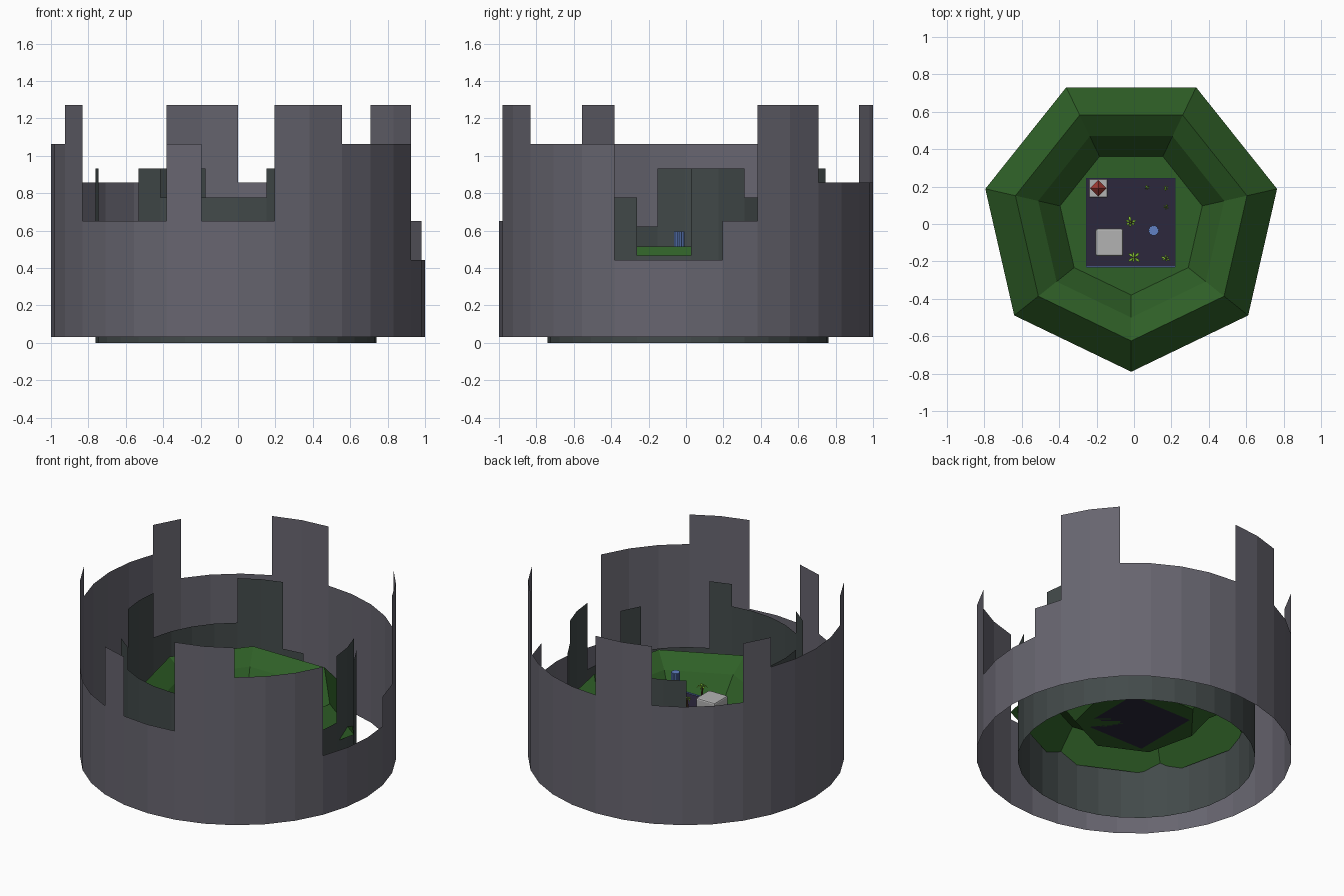
import bpy, bmesh, math, random
from mathutils import Matrix, Vector

if "Cube" in bpy.data.objects:
    bpy.data.objects.remove(bpy.data.objects["Cube"])
random.seed(4)


def mat(name, rgb):
    m = bpy.data.materials.new(name)
    m.diffuse_color = (*rgb, 1)
    m.use_nodes = True
    m.node_tree.nodes["Principled BSDF"].inputs["Base Color"].default_value = m.diffuse_color
    return m


WALL = mat("slate", (0.135, 0.13, 0.16))
INNER = mat("dark_slate", (0.055, 0.068, 0.068))
GRASS = mat("grass", (0.028, 0.115, 0.02))
FLOOR = mat("dark_paving", (0.025, 0.02, 0.045))
BLUE = mat("blue", (0.12, 0.22, 0.55))
STONE = mat("pale_stone", (0.45, 0.45, 0.45))
RED = mat("red", (0.35, 0.04, 0.03))
LEAF = mat("leaf", (0.22, 0.5, 0.03))
BARK = mat("bark", (0.09, 0.045, 0.02))


def finish(name, bm, material):
    me = bpy.data.meshes.new(name)
    bm.to_mesh(me)
    bm.free()
    me.materials.append(material)
    ob = bpy.data.objects.new(name, me)
    bpy.context.collection.objects.link(ob)
    return ob


def around(deg, r, z, cx=0.0, cy=0.0):
    # angle is measured from the front (-y) towards the right (+x)
    a = math.radians(deg)
    return Vector((cx + r * math.sin(a), cy - r * math.cos(a), z))


def ruined_wall(name, r, base, step, levels, material, cx=0, cy=0, turn=0):
    # thin ring of panels with a different top height per panel
    bm = bmesh.new()
    n = len(levels)
    for i, lv in enumerate(levels):
        a, b = turn + i * 360 / n, turn + (i + 1) * 360 / n
        top = base + int(lv) * step
        pts = [around(a, r, base, cx, cy), around(b, r, base, cx, cy),
               around(b, r, top, cx, cy), around(a, r, top, cx, cy)]
        bm.faces.new([bm.verts.new(p) for p in pts])
    bmesh.ops.remove_doubles(bm, verts=bm.verts, dist=1e-5)
    finish(name, bm, material)


def box(name, x0, x1, y0, y1, z0, z1, material, bevel=0):
    bm = bmesh.new()
    m = Matrix.Translation(((x0 + x1) / 2, (y0 + y1) / 2, (z0 + z1) / 2)) @ \
        Matrix.Diagonal((x1 - x0, y1 - y0, z1 - z0, 1))
    bmesh.ops.create_cube(bm, size=1, matrix=m)
    if bevel:
        bmesh.ops.bevel(bm, geom=bm.edges[:], offset=bevel, segments=2,
                        profile=0.5, affect='EDGES')
    return finish(name, bm, material)


def cone(name, x, y, z0, z1, r0, r1, n, material):
    bm = bmesh.new()
    bmesh.ops.create_cone(bm, cap_ends=True, segments=n, radius1=r0, radius2=r1,
                          depth=z1 - z0,
                          matrix=Matrix.Translation((x, y, (z0 + z1) / 2)))
    return finish(name, bm, material)


# outer and inner ruined walls, panel heights as step counts from the front
ruined_wall("outer_wall", 1.0, 0.03, 0.2067,
            "36655522236644446644465555633353", WALL)
ruined_wall("inner_wall", 0.752, 0.0, 0.1555,
            "56333533665222223664444664446555", INNER, -0.011, 0.011, 1.25)

# seven-sided grassy crater: outer slope, ridge, bowl and floor
bm = bmesh.new()
rings = [[bm.verts.new(around(k * 360 / 7, r, z, -0.015, 0.01)) for k in range(7)]
         for r, z in ((0.80, 0.33), (0.635, 0.515), (0.51, 0.43), (0.39, 0.27))]
for lo, hi in zip(rings, rings[1:]):
    for k in range(7):
        bm.faces.new((lo[k], lo[(k + 1) % 7], hi[(k + 1) % 7], hi[k]))
bm.faces.new(rings[-1])
finish("grass_crater", bm, GRASS)

# raised square platform with a thin blue curb
P = 0.36
box("platform", -0.255, 0.22, -0.23, 0.245, 0.27, P, FLOOR)
for i, (x0, x1, y0, y1) in enumerate(((-0.255, 0.22, -0.232, -0.228),
                                      (-0.255, 0.22, 0.243, 0.247),
                                      (-0.257, -0.253, -0.23, 0.245),
                                      (0.218, 0.222, -0.23, 0.245))):
    box(f"platform_curb_{i}", x0, x1, y0, y1, P - 0.01, P + 0.008, BLUE)

# stone block, and pedestal with a red gem
box("stone_block", -0.205, -0.058, -0.172, -0.025, P, P + 0.1, STONE, 0.01)
box("pedestal", -0.24, -0.142, 0.142, 0.24, P, P + 0.04, STONE, 0.004)
cone("gem_lower", -0.191, 0.191, P + 0.04, P + 0.08, 0.012, 0.045, 4, RED)
cone("gem_upper", -0.191, 0.191, P + 0.08, P + 0.12, 0.045, 0.0, 4, RED)

# ribbed blue tank
bm = bmesh.new()
N = 24
low, top = [[bm.verts.new(around(k * 360 / N, 0.029 if k % 2 else 0.025, z, 0.105, -0.035))
             for k in range(N)] for z in (P, 0.595)]
for k in range(N):
    bm.faces.new((low[k], low[(k + 1) % N], top[(k + 1) % N], top[k]))
bm.faces.new(top)
finish("blue_tank", bm, BLUE)


def plant(i, x, y, r, h):
    # short stem with drooping diamond leaves
    cone(f"plant_stem_{i}", x, y, P, P + h, r * 0.22, r * 0.12, 5, BARK)
    bm = bmesh.new()
    for k in range(6):
        a = k * 60 + random.uniform(-15, 15)
        s = r * random.uniform(0.75, 1.1)
        z = P + h
        pts = [around(a, 0, z, x, y), around(a - 20, s * 0.6, z + 0.015, x, y),
               around(a, s, z - 0.01, x, y), around(a + 20, s * 0.6, z + 0.015, x, y)]
        bm.faces.new([bm.verts.new(p) for p in pts])
    finish(f"plant_leaves_{i}", bm, LEAF)


for i, p in enumerate(((-0.018, 0.01, 0.036, 0.09), (0.0, -0.178, 0.038, 0.1),
                       (0.17, -0.183, 0.026, 0.06), (0.068, 0.195, 0.016, 0.03),
                       (0.17, 0.192, 0.018, 0.03), (0.172, 0.092, 0.018, 0.03))):
    plant(i, *p)
